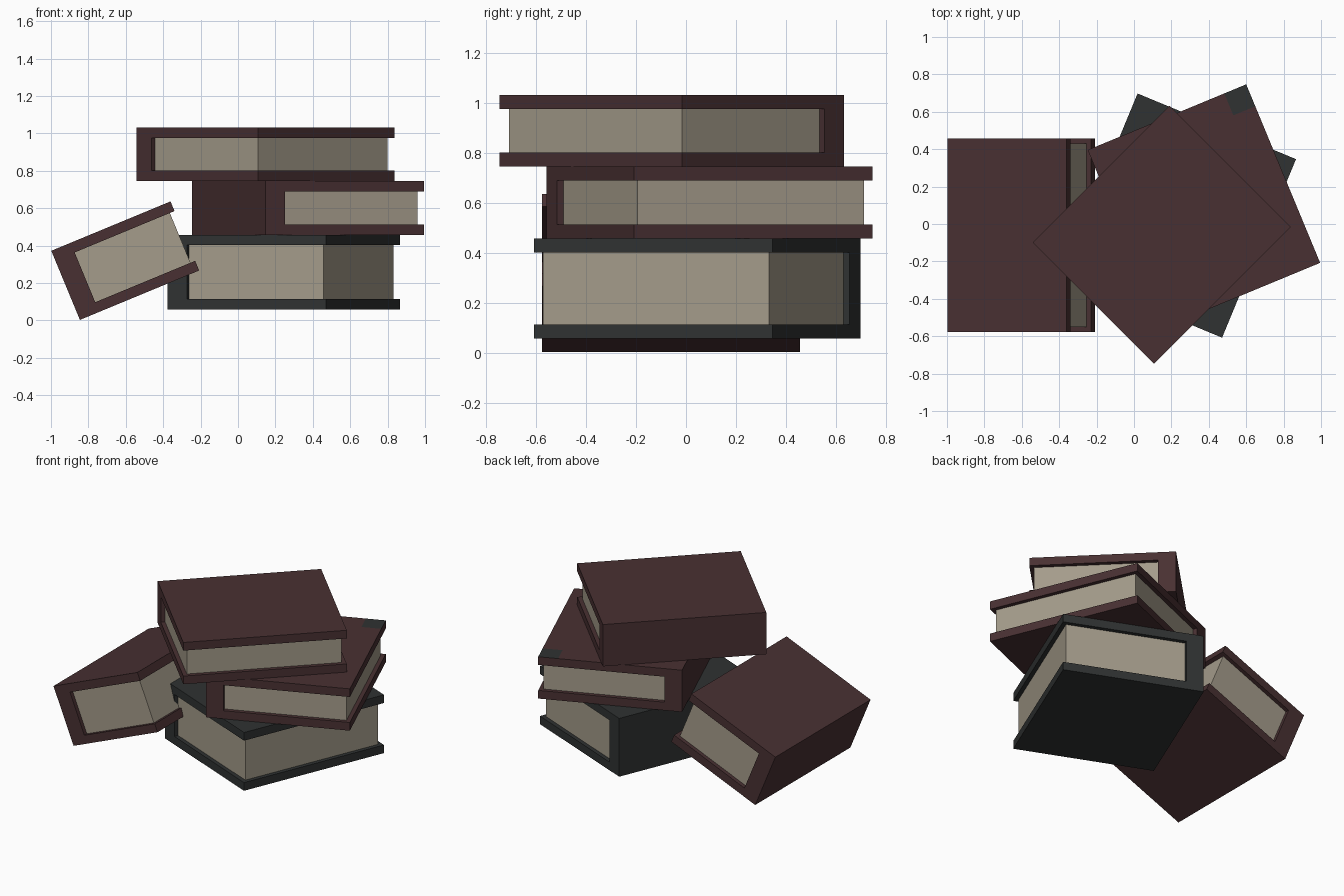
import bpy, bmesh, math

if "Cube" in bpy.data.objects:
    bpy.data.objects.remove(bpy.data.objects["Cube"])

COVER = 0.056    # board thickness
SPINE = 0.112    # spine depth
INSET = 0.027    # pages set back from the board edges
LENGTH = 1.033


def material(name, rgb):
    m = bpy.data.materials.new(name)
    m.diffuse_color = (*rgb, 1.0)
    m.use_nodes = True
    m.node_tree.nodes["Principled BSDF"].inputs["Base Color"].default_value = m.diffuse_color
    return m


brown = material("brown leather", (0.066, 0.030, 0.032))
charcoal = material("charcoal cloth", (0.029, 0.032, 0.032))
paper = material("aged paper", (0.376, 0.333, 0.258))


def prism(name, outline, length, mats, loc, rot, patch=0.0):
    """Extrude an x-z outline along y; optionally colour a square top corner."""
    bm = bmesh.new()
    face = bm.faces.new([bm.verts.new((x, -length / 2, z)) for x, z in outline])
    ext = bmesh.ops.extrude_face_region(bm, geom=[face])
    moved = [v for v in ext["geom"] if isinstance(v, bmesh.types.BMVert)]
    bmesh.ops.translate(bm, verts=moved, vec=(0, length, 0))
    bmesh.ops.recalc_face_normals(bm, faces=bm.faces)
    if patch:
        top = max(z for _, z in outline)
        px = max(x for x, _ in outline) - patch
        py = length / 2 - patch
        for co, no in (((px, 0, 0), (1, 0, 0)), ((0, py, 0), (0, 1, 0))):
            # cut only the upper surface and its border
            faces = [f for f in bm.faces if f.normal.z > 0.9
                     and f.calc_center_median().z > top - 0.001]
            geom = faces + list({e for f in faces for e in f.edges}) \
                + list({v for f in faces for v in f.verts})
            bmesh.ops.bisect_plane(bm, geom=geom, plane_co=co, plane_no=no)
        for f in bm.faces:
            c = f.calc_center_median()
            if c.z > top - 0.001 and c.x > px and c.y > py:
                f.material_index = 1
    me = bpy.data.meshes.new(name)
    bm.to_mesh(me)
    bm.free()
    for m in mats:
        me.materials.append(m)
    ob = bpy.data.objects.new(name, me)
    ob.location = loc
    ob.rotation_euler = [math.radians(a) for a in rot]
    bpy.context.collection.objects.link(ob)
    return ob


def book(name, width, thick, mats, loc, rot, patch=0.0):
    w, t = width / 2, thick / 2
    s, i = -w + SPINE, t - COVER
    # C-shaped cover: two boards joined by the spine
    prism(name + "_cover", [(-w, -t), (w, -t), (w, -i), (s, -i),
                            (s, i), (w, i), (w, t), (-w, t)],
          LENGTH, mats, loc, rot, patch)
    # page block
    e = w - INSET
    prism(name + "_pages", [(s, -i), (e, -i), (e, i), (s, i)],
          LENGTH - 2 * INSET, [paper], loc, rot)


# stack of three turned books, plus one leaning on its spine
book("bottom_book", 0.917, 0.400, [charcoal], (0.245, 0.045, 0.258), (0, 0, -22.5))
book("middle_book", 0.917, 0.287, [brown, charcoal], (0.374, 0.094, 0.6015),
     (0, 0, 22.5), patch=0.127)
book("top_book", 0.917, 0.287, [brown], (0.148, -0.057, 0.8885), (0, 0, -45))
book("leaning_book", 0.690, 0.400, [brown], (-0.603, -0.060, 0.3195), (0, -22.5, 0))
